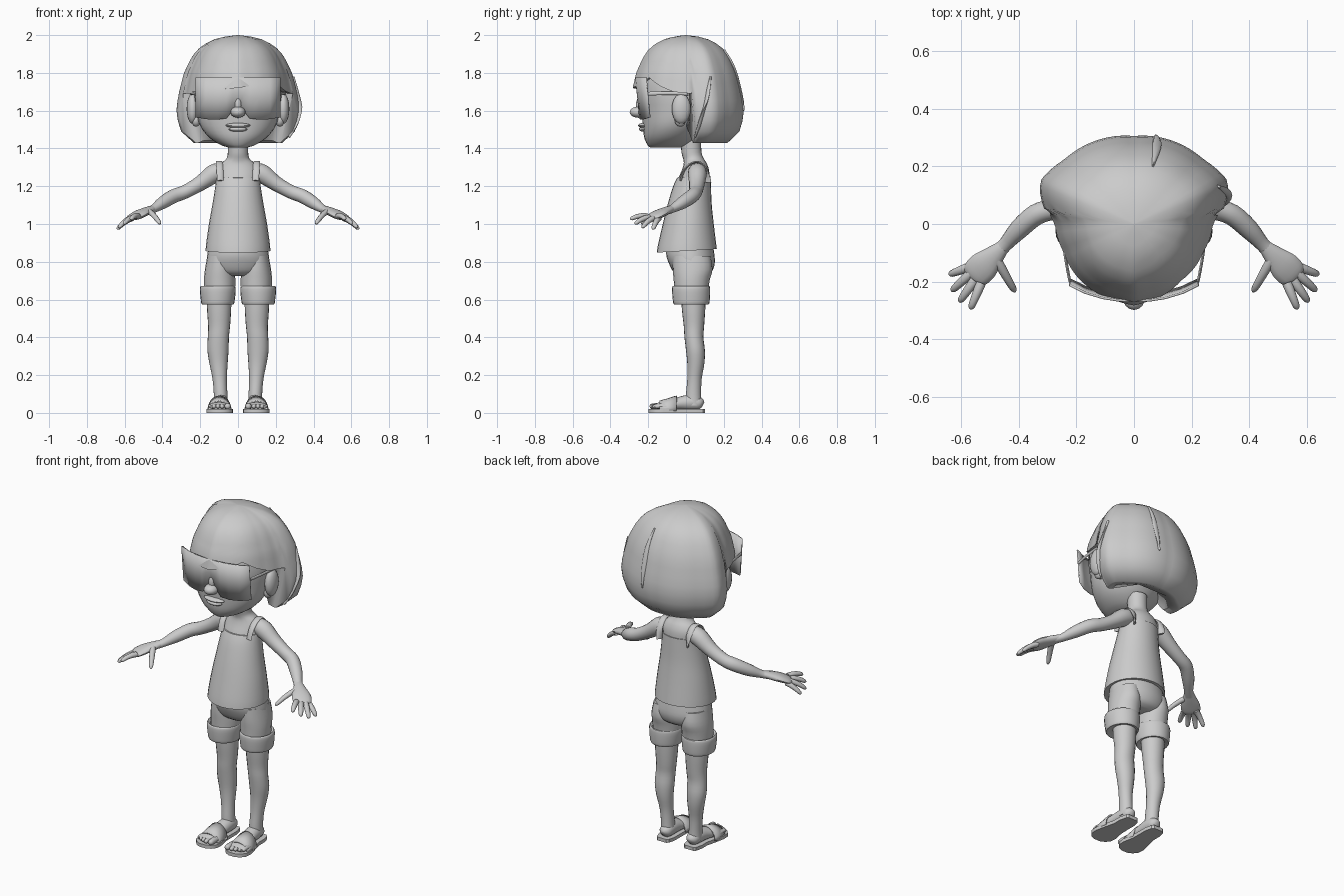
import bpy, bmesh, math
from mathutils import Vector

grey = bpy.data.materials.new("plain_grey")
grey.diffuse_color = (0.6, 0.6, 0.6, 1)


def finish(name, bm, mirror=False, thick=0, angle=45):
    bmesh.ops.recalc_face_normals(bm, faces=bm.faces)
    me = bpy.data.meshes.new(name)
    bm.to_mesh(me)
    bm.free()
    ob = bpy.data.objects.new(name, me)
    bpy.context.collection.objects.link(ob)
    me.materials.append(grey)
    bpy.ops.object.select_all(action='DESELECT')
    ob.select_set(True)
    bpy.context.view_layer.objects.active = ob
    bpy.ops.object.shade_smooth_by_angle(angle=math.radians(angle))
    if thick:
        ob.modifiers.new("Solidify", 'SOLIDIFY').thickness = thick
    if mirror:
        ob.modifiers.new("Mirror", 'MIRROR').use_clip = False
    return ob


def skin(bm, rings, closed=True, caps=True):
    """Bridge rows of points with quads."""
    rows = [[bm.verts.new(p) for p in r] for r in rings]
    n = len(rows[0])
    for a, b in zip(rows, rows[1:]):
        for i in range(n if closed else n - 1):
            j = (i + 1) % n
            bm.faces.new((a[i], a[j], b[j], b[i]))
    if caps:
        bm.faces.new(rows[0])
        bm.faces.new(rows[-1])


def curve(st, sub):
    """Catmull-Rom refinement of stations."""
    out = []
    for i in range(len(st) - 1):
        p = [st[max(0, min(len(st) - 1, i + k))] for k in (-1, 0, 1, 2)]
        for s in range(sub):
            t = s / sub
            out.append([0.5 * (2 * b + (c - a) * t + (2 * a - 5 * b + 4 * c - d) * t * t
                               + (3 * b - a - 3 * c + d) * t ** 3) for a, b, c, d in zip(*p)])
    return out + [list(st[-1])]


def sweep(name, stations, flat=False, n=20, sub=3, mirror=False, tilt=0, bm=None):
    """Elliptical sections (x, y, z, half width, half height) along a path."""
    st = curve(stations, sub)
    rings = []
    for i, s in enumerate(st):
        c = Vector(s[:3])
        u, v = Vector((1, 0, 0)), Vector((0, 1, tilt))
        if not flat:
            t = Vector(st[min(i + 1, len(st) - 1)][:3]) - Vector(st[max(i - 1, 0)][:3])
            u = t.cross(Vector((0, 0, 1))).normalized()
            v = u.cross(t).normalized()
        rings.append([c + u * max(s[3], .002) * math.cos(k * math.tau / n)
                      + v * max(s[4], .002) * math.sin(k * math.tau / n) for k in range(n)])
    own = bm is None
    bm = bm or bmesh.new()
    skin(bm, rings)
    if own:
        return finish(name, bm, mirror)


def stack(name, rows, x=0, **kw):
    """Upright body: rows of (z, half width, front y, back y)."""
    return sweep(name, [(x, (f + b) / 2, z, w, (b - f) / 2) for z, w, f, b in rows], flat=True, **kw)


def ball(name, c, r, mirror=False):
    bm = bmesh.new()
    bmesh.ops.create_uvsphere(bm, u_segments=16, v_segments=10, radius=1)
    for v in bm.verts:
        v.co = Vector([c[i] + r[i] * v.co[i] for i in range(3)])
    return finish(name, bm, mirror)


def lerp(table, x):
    for (a, fa), (b, fb) in zip(table, table[1:]):
        if x <= b:
            return fa + (fb - fa) * max(0, x - a) / (b - a)
    return table[-1][1]


# head and face
stack("head", [(1.405, .05, -.19, -.03), (1.42, .095, -.205, .01), (1.46, .155, -.222, .06),
               (1.52, .2, -.228, .1), (1.6, .222, -.235, .15), (1.7, .232, -.247, .18),
               (1.8, .215, -.235, .2), (1.88, .16, -.16, .15)], n=28)
ball("nose", (0, -.25, 1.592), (.04, .048, .03))
ball("nose_bridge", (0, -.235, 1.63), (.022, .03, .05))
ball("upper_lip", (0, -.222, 1.522), (.066, .032, .013))
ball("lower_lip", (0, -.22, 1.502), (.05, .03, .014))
ball("eye", (.095, -.175, 1.65), (.055, .045, .05), True)
ball("ear", (.24, -.025, 1.61), (.032, .05, .08), True)
ball("ear_lobe", (.222, -.03, 1.55), (.025, .03, .035), True)

# bobbed hair: outline by angle from the back, shrunk by a height profile
plan = [(0, .305), (.155, .28), (.24, .225), (.325, .15), (.325, .1), (.285, 0), (.255, -.1),
        (.2, -.2), (.14, -.25), (.07, -.28), (0, -.3)]
outline = [(math.degrees(math.atan2(x, y)), math.hypot(x, y)) for x, y in plan]
profile = [(1.43, .72), (1.44, .8), (1.47, .89), (1.5, .94), (1.55, .98), (1.6, 1), (1.65, .985),
           (1.7, .955), (1.8, .88), (1.88, .76), (1.92, .67), (1.95, .56), (1.98, .37), (1.993, .2), (2, .01)]
fringe_right = [(81, 1.43), (84, 1.69), (105, 1.7), (122, 1.73), (140, 1.775), (155, 1.74), (180, 1.72)]
fringe_left = [(81, 1.43), (84, 1.69), (110, 1.69), (145, 1.71), (180, 1.72)]


def hair_point(deg, z, scale=1.0):
    r = lerp(outline, abs(deg)) * lerp(profile, z) * scale
    a = math.radians(deg)
    return Vector((r * math.sin(a), r * math.cos(a), z))


rows = [[] for _ in range(18)]
for k in range(90):
    d = -180 + 4 * k
    zb = lerp(fringe_right if d > 0 else fringe_left, abs(d))
    for i in range(16):
        rows[i].append(hair_point(d, 2 - (2 - zb) * (i / 15) ** 1.6))
    for i, s in ((16, .93), (17, .8)):
        p = hair_point(d, zb, s)
        rows[i].append(p + Vector((0, 0, .012 * (i - 16))))
bm = bmesh.new()
skin(bm, rows)
finish("hair", bm)

# loose locks lying on the hair
bm = bmesh.new()
for d0, d1, z0, z1 in ((18, 14, 1.92, 1.6), (66, 80, 1.78, 1.46)):
    path = []
    for i in range(7):
        t = i / 6
        p = hair_point(d0 + (d1 - d0) * t, z0 + (z1 - z0) * t, 1.005)
        path.append((*p, .004 + .012 * math.sin(math.pi * t), .007))
    sweep("", path, n=8, sub=2, bm=bm)
finish("hair_locks", bm)

# wraparound visor with a nose notch, and its arms
bm = bmesh.new()
cols = [(0, -.25, 1.615), (.03, -.25, 1.6), (.06, -.248, 1.56), (.11, -.24, 1.552),
        (.17, -.222, 1.555), (.225, -.195, 1.565)]
cols = [(-x, y, z) for x, y, z in cols[:0:-1]] + cols
skin(bm, [[(x, y - .02 * t, z + (1.775 - z) * t) for x, y, z in cols] for t in (0, .5, 1)],
     closed=False, caps=False)
finish("visor", bm, thick=.008)
sweep("visor_arm", [(.222, -.2, 1.69, .005, .01), (.24, -.1, 1.692, .005, .009),
                    (.25, .01, 1.69, .005, .009)], n=8, mirror=True)

# neck, chest and sleeveless top
stack("neck_and_chest", [(1.15, .11, -.06, .12), (1.23, .112, -.045, .125), (1.285, .11, -.022, .122),
                         (1.32, .09, -.012, .11), (1.345, .062, -.015, .095), (1.38, .054, -.024, .082),
                         (1.46, .056, -.03, .08)])
stack("top", [(.858, .172, -.155, .163), (.9, .168, -.148, .158), (1.0, .154, -.125, .146),
              (1.1, .136, -.1, .136), (1.2, .12, -.07, .132), (1.25, .115, -.047, .13)], n=28, tilt=.06)
sweep("shoulder_strap", [(.093, -.03, 1.23, .018, .006), (.096, -.01, 1.285, .018, .006),
                         (.098, .03, 1.322, .018, .006), (.098, .075, 1.325, .018, .006),
                         (.096, .112, 1.28, .018, .006), (.093, .118, 1.22, .018, .006)],
      n=10, mirror=True)

# arms
sweep("arm", [(.085, .06, 1.28, .045, .045), (.13, .06, 1.265, .05, .05), (.2, .058, 1.215, .042, .04),
              (.28, .05, 1.17, .036, .036), (.34, .032, 1.148, .037, .037), (.4, -.02, 1.112, .034, .033),
              (.445, -.07, 1.082, .025, .022), (.475, -.1, 1.07, .027, .02)], n=16, mirror=True)

# hands: palm, four fingers and a thumb
bm = bmesh.new()
sweep("", [(.455, -.08, 1.08, .024, .018), (.485, -.11, 1.068, .037, .021), (.52, -.145, 1.053, .052, .021),
           (.55, -.175, 1.037, .05, .017), (.562, -.187, 1.03, .035, .01)], n=14, bm=bm)
for base, tip in (((.56, -.145, 1.03), (.64, -.175, .972)), ((.565, -.17, 1.032), (.632, -.232, .98)),
                  ((.552, -.195, 1.035), (.605, -.27, 1.0)), ((.53, -.205, 1.042), (.567, -.295, 1.025)),
                  ((.475, -.125, 1.07), (.412, -.235, 1.0))):
    a, b = Vector(base), Vector(tip)
    path = []
    for t, r in ((0, .017), (.3, .016), (.65, .014), (.92, .011), (1, .003)):
        p = a.lerp(b, t) + Vector((0, 0, .008 * math.sin(math.pi * t)))
        path.append((*p, r, r * .9))
    sweep("", path, n=10, sub=2, bm=bm)
finish("hand", bm, True)

# shorts with turned-up cuffs
stack("shorts_hips", [(.9, .15, -.1, .14), (.84, .162, -.105, .15), (.79, .165, -.09, .152),
                      (.745, .14, -.065, .135), (.725, .09, -.03, .1)], n=28)
stack("shorts_leg", [(.83, .065, -.07, .13), (.76, .078, -.07, .14), (.7, .083, -.065, .125),
                     (.62, .08, -.06, .115)], x=.097, mirror=True)
stack("shorts_cuff", [(.655, .07, -.05, .1), (.672, .088, -.068, .122), (.655, .095, -.074, .128),
                      (.6, .09, -.07, .126), (.575, .084, -.064, .12), (.58, .065, -.045, .1)],
      x=.107, mirror=True, n=24)

# legs
sweep("leg", [(.1, .038, .68, .066, .068), (.1, .04, .55, .064, .062), (.1, .042, .46, .058, .054),
              (.104, .042, .4, .056, .05), (.106, .05, .33, .056, .05), (.103, .052, .26, .048, .045),
              (.097, .045, .18, .038, .038), (.092, .04, .1, .036, .04), (.09, .04, .04, .038, .042)],
      flat=True, mirror=True)

# feet, toes and sandals
sweep("foot", [(.088, .09, .042, .012, .015), (.088, .075, .048, .033, .032), (.089, .03, .055, .04, .042),
               (.092, -.03, .05, .044, .036), (.097, -.09, .04, .054, .027), (.1, -.14, .036, .056, .02),
               (.1, -.165, .032, .05, .013)], mirror=True)
bm = bmesh.new()
for x, y, r in ((.055, -.178, .017), (.084, -.178, .013), (.106, -.172, .012), (.127, -.163, .012), (.146, -.152, .011)):
    sweep("", [(x, y + .05, .035, r, r), (x, y + .01, .035, r, r), (x, y - .008, .033, r * .8, r * .8),
               (x, y - .014, .032, r * .2, r * .2)], n=10, sub=2, bm=bm)
finish("toes", bm, True)

side = [(.1, .028), (.09, .04), (.05, .05), (0, .05), (-.06, .058), (-.12, .071), (-.16, .068), (-.185, .048), (-.198, .02)]
rim = [(.09 + .007 * (y < -.05) + w, y) for y, w in side] + [(.09 + .007 * (y < -.05) - w, y) for y, w in side[::-1]]
bm = bmesh.new()
skin(bm, [[(x, y, z) for x, y in rim] for z in (0, .02)])
finish("sandal_sole", bm, True, angle=35)

bm = bmesh.new()
arch = [(.098 - .064 * math.cos(math.pi * k / 12), math.sin(math.pi * k / 12)) for k in range(13)]
skin(bm, [[(x, y, .012 + h * s) for x, s in arch] for y, h in ((-.14, .053), (-.1, .064), (-.05, .08))],
     closed=False, caps=False)
finish("sandal_strap", bm, True, thick=.008)
